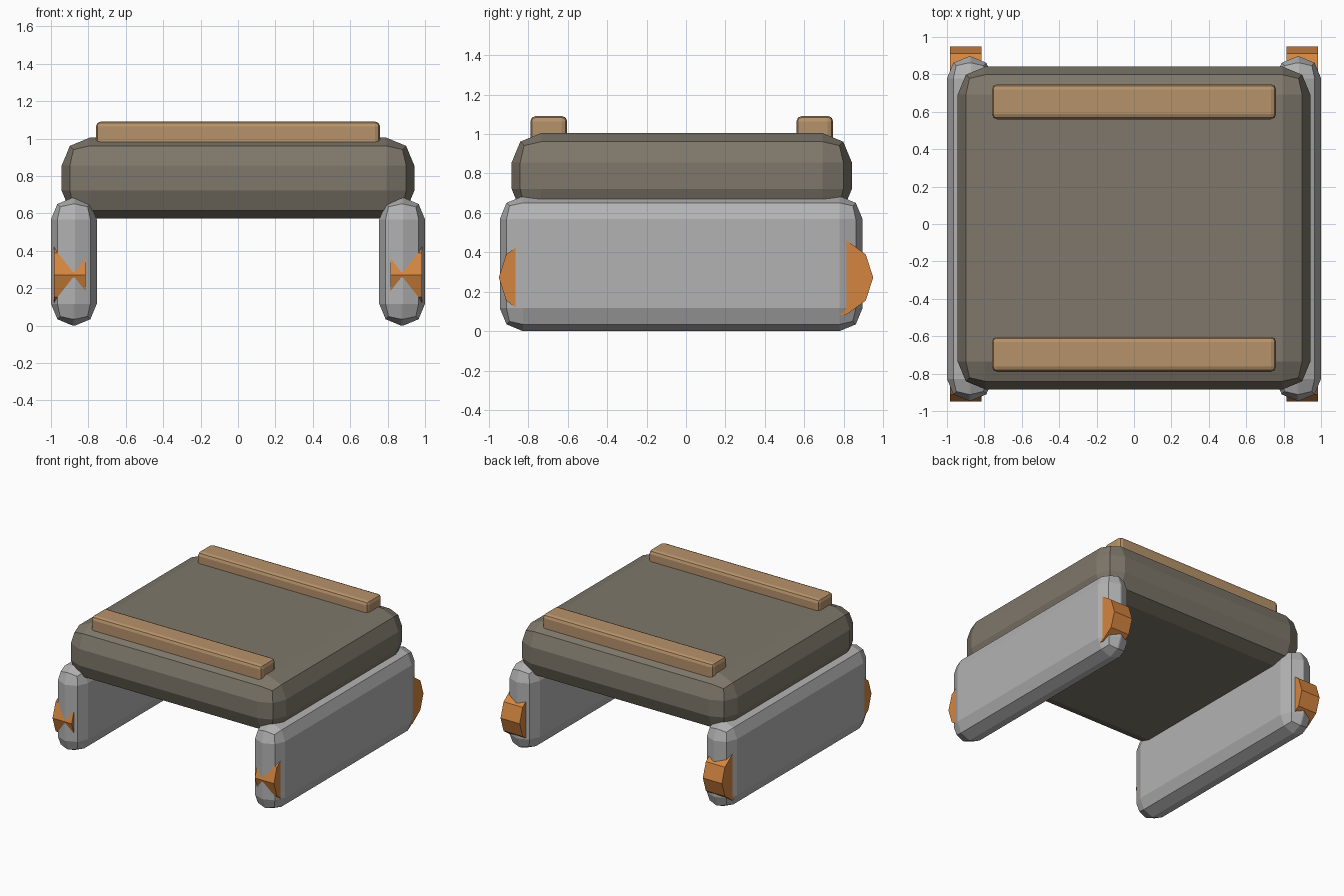
import bpy, bmesh, math
from mathutils import Matrix

if "Cube" in bpy.data.objects:
    bpy.data.objects.remove(bpy.data.objects["Cube"])


def material(name, rgb):
    m = bpy.data.materials.new(name)
    m.diffuse_color = (*rgb, 1)
    m.use_nodes = True
    m.node_tree.nodes["Principled BSDF"].inputs["Base Color"].default_value = m.diffuse_color
    return m


HULL = material("grey brown hull", (0.21, 0.185, 0.145))
TRACK = material("light grey track", (0.45, 0.45, 0.45))
WOOD = material("tan plank", (0.47, 0.29, 0.145))
WHEEL = material("orange wheel", (0.66, 0.235, 0.05))


def finish(bm, name, mat):
    me = bpy.data.meshes.new(name)
    bm.to_mesh(me)
    bm.free()
    me.materials.append(mat)
    ob = bpy.data.objects.new(name, me)
    bpy.context.collection.objects.link(ob)
    return ob


def rounded_box(name, lo, hi, bevel, mat):
    """Box between two corners with two-step chamfered edges."""
    bm = bmesh.new()
    bmesh.ops.create_cube(bm, size=1)
    for v in bm.verts:
        v.co = [(a + b) / 2 + c * (b - a) for a, b, c in zip(lo, hi, v.co)]
    bmesh.ops.bevel(bm, geom=bm.edges[:], offset=bevel, offset_type='OFFSET',
                    segments=2, profile=0.5, affect='EDGES', clamp_overlap=True)
    return finish(bm, name, mat)


def wheel(name, x, y):
    """Ten-sided wheel, axle along x, one corner pointing along y."""
    bm = bmesh.new()
    bmesh.ops.create_cone(bm, cap_ends=True, segments=10, radius1=0.2,
                          radius2=0.2, depth=0.17)
    # put the first corner on the +y axis before laying the axle down
    first = max(bm.verts, key=lambda v: (round(v.co.x, 4), v.co.y)).co
    turn = math.atan2(first.y, first.x)
    m = (Matrix.Translation((x, y, 0.272)) @ Matrix.Rotation(math.pi / 2, 4, 'Y')
         @ Matrix.Rotation(math.pi / 2 - turn, 4, 'Z'))
    bmesh.ops.transform(bm, matrix=m, verts=bm.verts)
    return finish(bm, name, mat=WHEEL)


# Main body
rounded_box("hull", (-0.943, -0.885, 0.572), (0.943, 0.842, 1.005), 0.15, HULL)

# Planks across the top
for name, y0, y1 in (("front_plank", -0.79, -0.603), ("rear_plank", 0.56, 0.747)):
    rounded_box(name, (-0.76, y0, 0.91), (0.76, y1, 1.092), 0.028, WOOD)

# Tracks and the wheels set into them
for side, s in (("left", -1), ("right", 1)):
    xs = sorted((s * 0.755, s * 1.0))
    rounded_box(side + "_track", (xs[0], -0.945, 0), (xs[1], 0.896, 0.685), 0.117, TRACK)
    for i, y in enumerate((-0.75, -0.25, 0.25, 0.75)):
        wheel(f"{side}_wheel_{i + 1}", s * 0.9, y)
